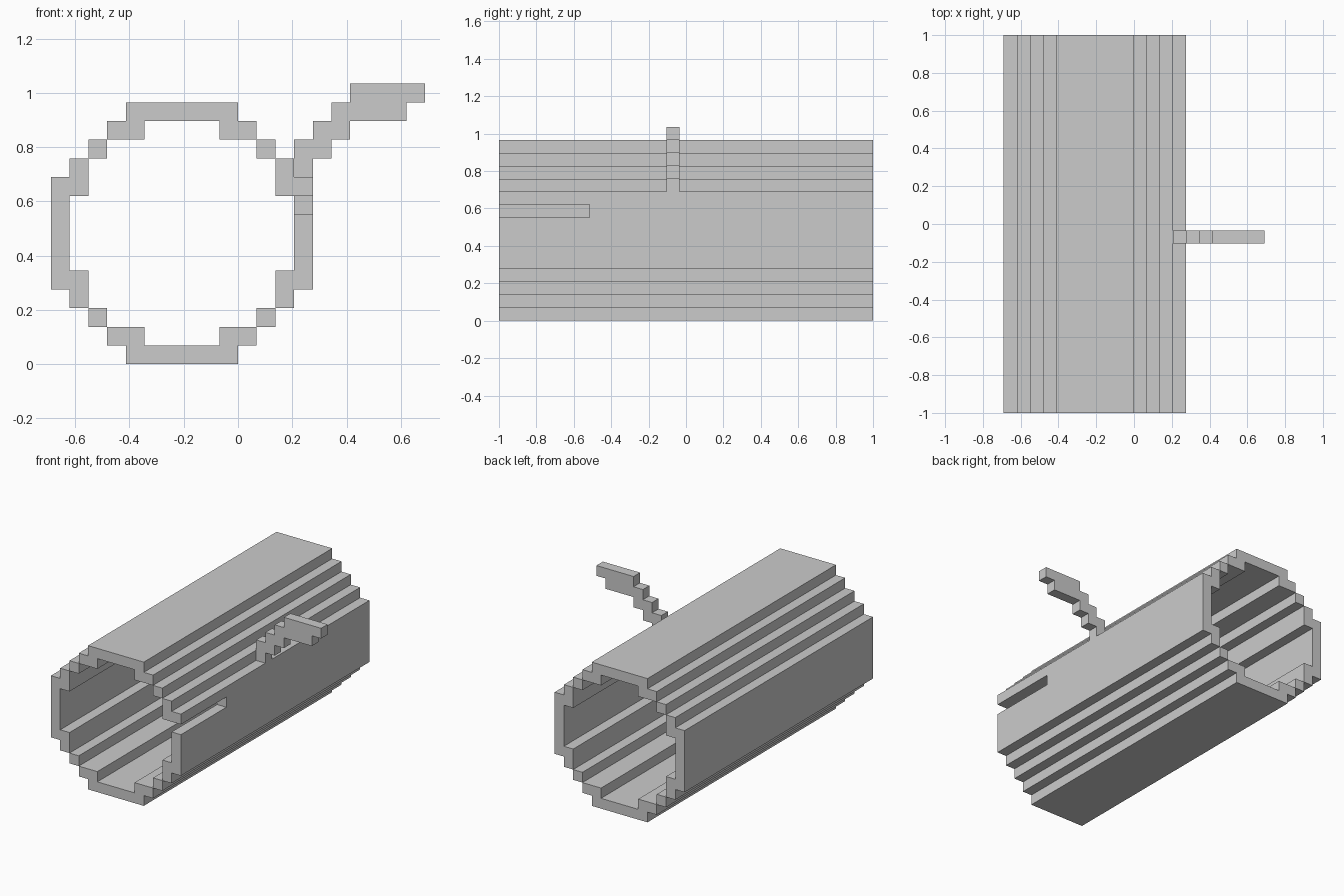
import bpy, bmesh
from mathutils import Vector

if "Cube" in bpy.data.objects:
    bpy.data.objects.remove(bpy.data.objects["Cube"])

U = 2 / 29          # size of one block
ORIGIN = Vector((-10 * U, -1.0, 0.0))

# For each block-face direction: the four corners of that face, wound outwards
FACES = {
    (1, 0, 0): ((1, 0, 0), (1, 1, 0), (1, 1, 1), (1, 0, 1)),
    (-1, 0, 0): ((0, 0, 0), (0, 0, 1), (0, 1, 1), (0, 1, 0)),
    (0, 1, 0): ((0, 1, 0), (0, 1, 1), (1, 1, 1), (1, 1, 0)),
    (0, -1, 0): ((0, 0, 0), (1, 0, 0), (1, 0, 1), (0, 0, 1)),
    (0, 0, 1): ((0, 0, 1), (1, 0, 1), (1, 1, 1), (0, 1, 1)),
    (0, 0, -1): ((0, 0, 0), (0, 1, 0), (1, 1, 0), (1, 0, 0)),
}


def block_object(name, cells):
    """Skin a set of (x, y, z) blocks with outer faces only, then merge flat areas."""
    bm = bmesh.new()
    for c in cells:
        for d, corners in FACES.items():
            if tuple(a + b for a, b in zip(c, d)) not in cells:
                bm.faces.new([bm.verts.new(ORIGIN + (Vector(c) + Vector(k)) * U)
                              for k in corners])
    bmesh.ops.remove_doubles(bm, verts=bm.verts, dist=1e-4)
    bmesh.ops.dissolve_limit(bm, angle_limit=0.01, verts=bm.verts, edges=bm.edges)
    mesh = bpy.data.meshes.new(name)
    bm.to_mesh(mesh)
    bm.free()
    obj = bpy.data.objects.new(name, mesh)
    bpy.context.collection.objects.link(obj)
    return obj


# Hollow barrel: quarter of a stepped ring, mirrored both ways, 29 blocks long
quarter = [(4, 0), (5, 0), (6, 0), (3, 1), (4, 1), (2, 2), (1, 3),
           (0, 4), (1, 4), (0, 5), (0, 6)]
ring = {(x, z) for a, b in quarter for x in (a, 13 - a) for z in (b, 13 - b)}
barrel = {(x, y, z) for x, z in ring for y in range(29)}

# Slot cut through the right wall from the front end
barrel -= {(13, y, 8) for y in range(7)}
block_object("barrel", barrel)

# Stepped handle rising from the right wall: row -> column range
rows = {10: (13, 14), 11: (13, 15), 12: (14, 16), 13: (15, 19), 14: (16, 20)}
block_object("handle", {(x, 13, z) for z, r in rows.items() for x in range(*r)})
